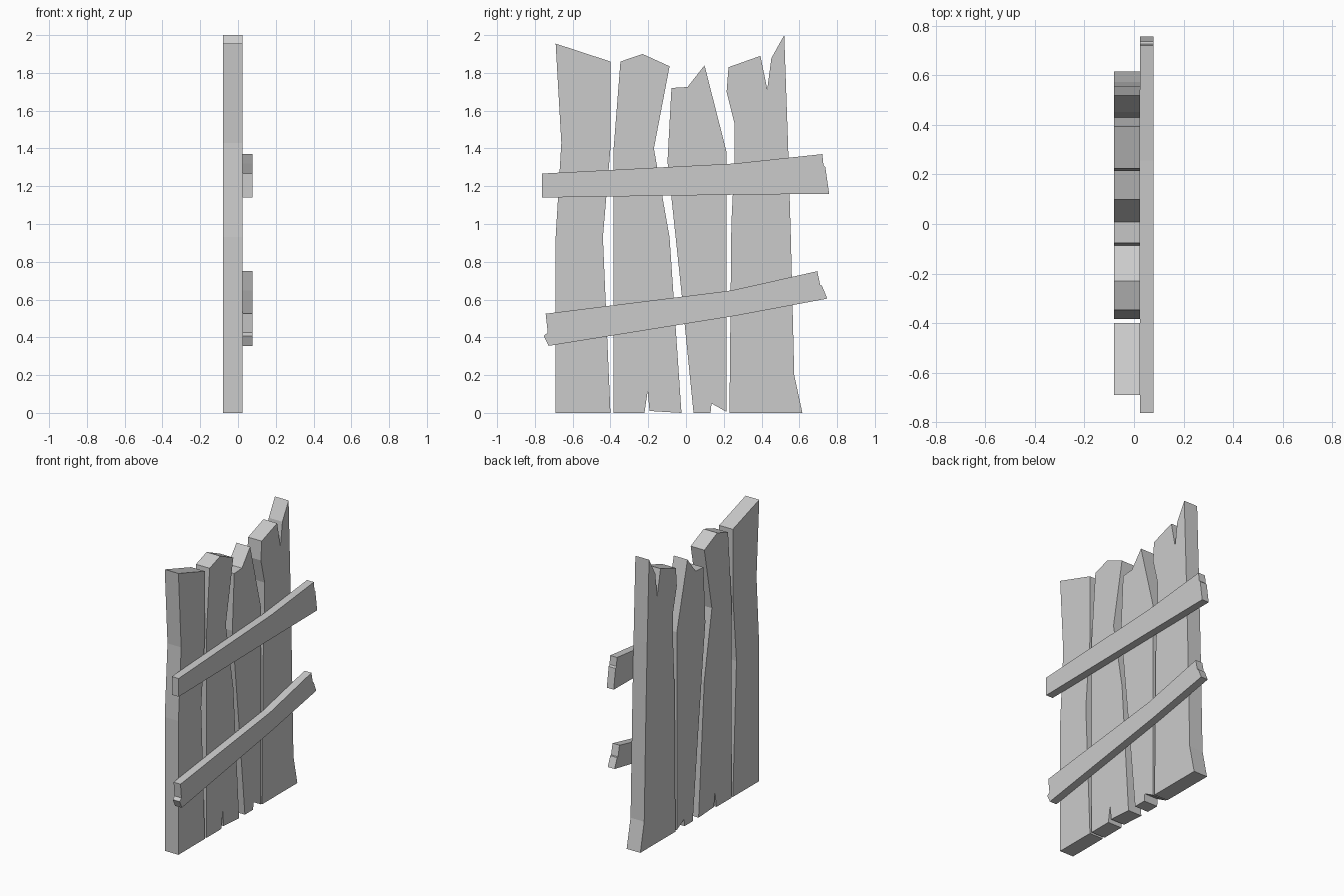
import bpy, bmesh


def board(name, outline, x0, x1):
    """Extrude a (y, z) outline from x0 to x1."""
    bm = bmesh.new()
    face = bm.faces.new([bm.verts.new((x0, y, z)) for y, z in outline])
    ext = bmesh.ops.extrude_face_region(bm, geom=[face], use_keep_orig=True)
    verts = [g for g in ext["geom"] if isinstance(g, bmesh.types.BMVert)]
    bmesh.ops.translate(bm, verts=verts, vec=(x1 - x0, 0, 0))
    bmesh.ops.recalc_face_normals(bm, faces=bm.faces)
    mesh = bpy.data.meshes.new(name)
    bm.to_mesh(mesh)
    bm.free()
    obj = bpy.data.objects.new(name, mesh)
    bpy.context.collection.objects.link(obj)
    return obj


# Upright planks with uneven edges, split ends and nicks
planks = [
    [(-.69, 0), (-.40, 0), (-.44, .93), (-.40, 1.4), (-.40, 1.86),
     (-.69, 1.955), (-.66, 1.43), (-.69, .93)],
    [(-.383, 0), (-.22, 0), (-.203, .115), (-.193, .01), (-.024, 0),
     (-.087, .93), (-.17, 1.4), (-.087, 1.835), (-.23, 1.9),
     (-.347, 1.86), (-.383, 1.4), (-.383, .93)],
    [(.04, 0), (.13, 0), (.135, .05), (.215, .005), (.215, 1.38),
     (.098, 1.84), (.008, 1.725), (-.077, 1.72), (-.098, 1.33),
     (-.077, 1.14), (-.02, .6)],
    [(.23, 0), (.616, 0), (.573, .2), (.555, .93), (.54, 1.43), (.52, 2.0),
     (.452, 1.878), (.43, 1.713), (.394, 1.89), (.225, 1.83),
     (.215, 1.7), (.257, 1.53), (.257, 1.34), (.24, 1.0)],
]
for i, outline in enumerate(planks):
    board(f"upright_plank_{i + 1}", outline, -.08, .025)

# Slanted cross battens nailed to the +x side
board("upper_batten",
      [(-.763, 1.14), (.245, 1.155), (.758, 1.16), (.738, 1.30), (.728, 1.31),
       (.722, 1.37), (.256, 1.32), (-.763, 1.267)], .025, .078)
board("lower_batten",
      [(-.727, .355), (.267, .515), (.748, .605), (.72, .673), (.711, .675),
       (.695, .75), (.24, .648), (-.743, .525), (-.732, .425), (-.753, .408)],
      .025, .078)
